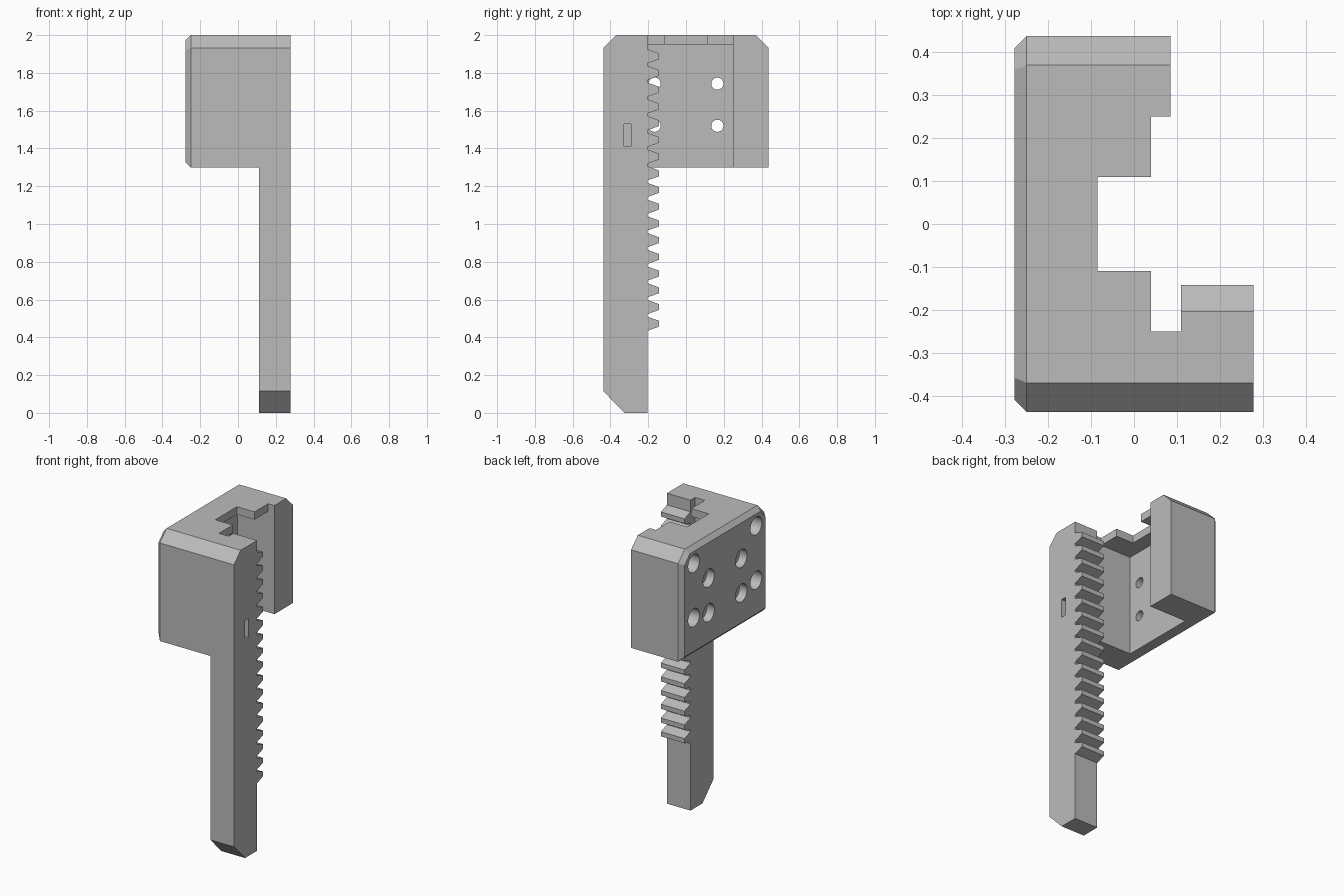
import bpy, bmesh, math
from mathutils import Matrix, Vector

cube = bpy.data.objects.get("Cube")
if cube:
    bpy.data.objects.remove(cube, do_unlink=True)

grey = bpy.data.materials.new("plain grey")
grey.use_nodes = True
grey.diffuse_color = (0.5, 0.5, 0.5, 1)
grey.node_tree.nodes["Principled BSDF"].inputs["Base Color"].default_value = (0.5, 0.5, 0.5, 1)

X, Y, TOP, BASE = 0.278, 0.438, 2.0, 1.3   # half width, half depth, housing top and bottom


def add_object(name, bm):
    bmesh.ops.recalc_face_normals(bm, faces=bm.faces)
    mesh = bpy.data.meshes.new(name)
    bm.to_mesh(mesh)
    bm.free()
    mesh.materials.append(grey)
    obj = bpy.data.objects.new(name, mesh)
    bpy.context.collection.objects.link(obj)
    return obj


def prism(name, profile, x0, x1, chamfer=0):
    """Extrude a (y, z) profile along x; optionally chamfer the rim of the x0 end."""
    bm = bmesh.new()
    end = bm.faces.new([bm.verts.new((x0, y, z)) for y, z in profile])
    ext = bmesh.ops.extrude_face_region(bm, geom=[end], use_keep_orig=True)["geom"]
    moved = [v for v in ext if isinstance(v, bmesh.types.BMVert)]
    bmesh.ops.translate(bm, verts=moved, vec=(x1 - x0, 0, 0))
    if chamfer:
        rim = [e for e in bm.edges if all(abs(v.co.x - x0) < 1e-5 for v in e.verts)]
        bmesh.ops.bevel(bm, geom=rim, offset=chamfer, segments=1, affect='EDGES')
    return add_object(name, bm)


def block(name, x0, x1, y0, y1, z0, z1):
    return prism(name, [(y0, z0), (y1, z0), (y1, z1), (y0, z1)], x0, x1)


def drill(name, y, z, radius, x0, x1):
    bm = bmesh.new()
    place = Matrix.Translation(Vector(((x0 + x1) / 2, y, z))) @ Matrix.Rotation(math.pi / 2, 4, 'Y')
    bmesh.ops.create_cone(bm, cap_ends=True, segments=32, radius1=radius, radius2=radius,
                          depth=x1 - x0, matrix=place)
    return add_object(name, bm)


def combine(target, other, operation):
    mod = target.modifiers.new(operation.title(), 'BOOLEAN')
    mod.operation, mod.solver, mod.object = operation, 'EXACT', other
    bpy.context.view_layer.objects.active = target
    bpy.ops.object.modifier_apply(modifier=mod.name)
    bpy.data.objects.remove(other, do_unlink=True)


# Housing with sloped top edges and a chamfered outer plate
s = 0.068
housing = prism("housing", [(-Y, BASE), (Y, BASE), (Y, TOP - s), (Y - s, TOP),
                            (s - Y, TOP), (-Y, TOP - s)], -X, 0.2, 0.028)

# Open the side, the rail channel and the notch in the top plate
combine(housing, block("arm_cut", 0.085, 1, 0.0, 1, 1, 3), 'DIFFERENCE')
combine(housing, block("mouth_cut", 0.04, 1, -0.25, 0.25, 1, 3), 'DIFFERENCE')
combine(housing, block("notch_cut", -0.085, 1, -0.11, 0.11, 1, 3), 'DIFFERENCE')
combine(housing, block("channel_cut", -0.18, 1, -0.25, 0.25, 1, 1.95), 'DIFFERENCE')

# Rack bar with its teeth, traced as one profile
root, tip, pitch = -0.203, -0.142, 0.0885
profile = [(-Y, TOP - s), (-Y, 0.115), (-0.325, 0), (root, 0)]
for i in range(17):
    z = 0.472 + i * pitch
    profile += [(root, z - 0.037), (tip, z - 0.015), (tip, z + 0.015), (root, z + 0.037)]
profile += [(root, TOP), (s - Y, TOP)]
rack = prism("rack", profile, 0.11, X)
combine(housing, rack, 'UNION')

# Counterbored through holes, blind outer holes
for side in (-1, 1):
    for z in (1.52, 1.743):
        combine(housing, drill("screw_hole", side * 0.166, z, 0.032, -0.4, 0.0), 'DIFFERENCE')
        combine(housing, drill("counterbore", side * 0.166, z, 0.058, -0.4, -0.225), 'DIFFERENCE')
    for z in (1.545, 1.895):
        combine(housing, drill("blind_hole", side * 0.317, z, 0.058, -0.4, -0.08), 'DIFFERENCE')

# Small slot in the rack side
combine(housing, block("slot_cut", 0.2, 0.4, -0.327, -0.292, 1.41, 1.53), 'DIFFERENCE')

housing.name = "rack_housing"
bpy.ops.object.select_all(action='DESELECT')
housing.select_set(True)
bpy.context.view_layer.objects.active = housing
bpy.ops.object.shade_smooth_by_angle(angle=math.radians(25))
